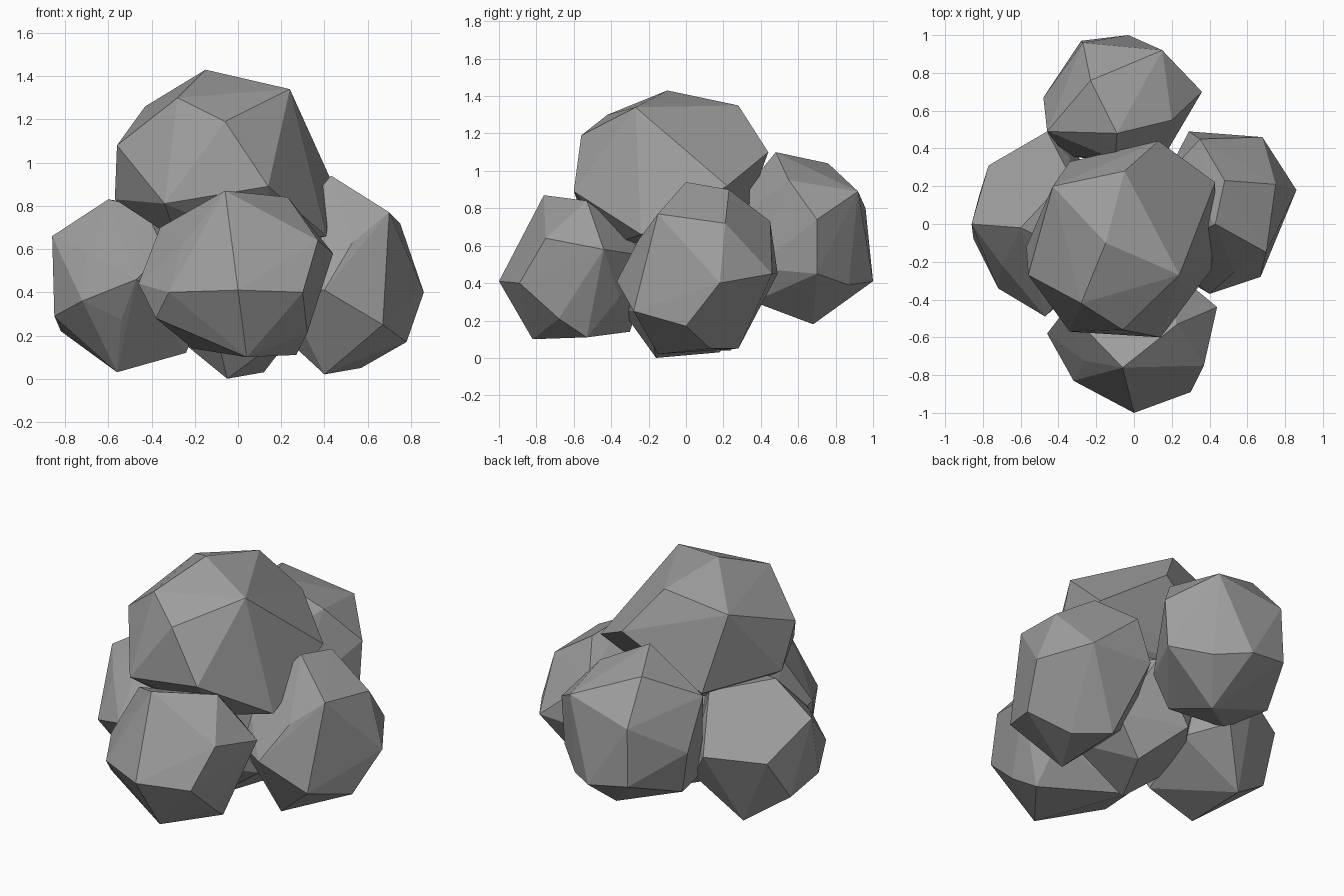
import bpy, bmesh
from mathutils import Vector

stone = bpy.data.materials.new("stone_grey")
stone.diffuse_color = (.34, .34, .34, 1)


def boulder(name, centre, radii, corners):
    """Faceted stone: hull of a coarse ellipsoid and its prominent corners."""
    bm = bmesh.new()
    bmesh.ops.create_icosphere(bm, subdivisions=1, radius=1)
    points = [Vector(c + r * p for c, r, p in zip(centre, radii, v.co)) for v in bm.verts]
    bm.clear()
    for p in points + corners:
        bm.verts.new(p)
    bmesh.ops.convex_hull(bm, input=bm.verts[:])
    inner = [v for v in bm.verts if not v.link_faces]
    bmesh.ops.delete(bm, geom=inner, context='VERTS')
    bmesh.ops.recalc_face_normals(bm, faces=bm.faces[:])
    mesh = bpy.data.meshes.new(name)
    bm.to_mesh(mesh)
    bm.free()
    mesh.materials.append(stone)
    bpy.context.collection.objects.link(bpy.data.objects.new(name, mesh))


# capping stone
boulder("top_rock", (-.08, -.08, .92), (.40, .40, .38), [
    (-.15, -.10, 1.43), (.24, -.27, 1.34), (-.06, -.56, 1.19), (.14, -.60, .89),
    (-.43, .20, 1.26), (-.28, -.42, 1.30), (-.56, -.27, 1.08), (-.05, .28, 1.35),
    (.13, .44, 1.10), (.43, .22, .92), (-.34, -.57, .81), (-.57, -.12, .83),
    (.41, -.24, .66), (-.28, -.34, .64), (-.34, .33, .80), (.12, -.36, .62)])

# ring of four stones
boulder("front_rock", (0, -.54, .47), (.36, .35, .33), [
    (0, -1, .41), (.30, -.89, .40), (-.32, -.83, .40), (-.06, -.76, .87),
    (.23, -.53, .84), (.44, -.44, .58), (.37, -.75, .64), (-.46, -.58, .44),
    (-.36, -.45, .70), (.04, -.82, .10), (.27, -.53, .11), (-.21, -.30, .14),
    (.18, -.36, .70), (.20, -.24, .55), (-.38, -.70, .28), (.32, -.68, .21)])

boulder("right_rock", (.43, .06, .46), (.36, .37, .38), [
    (.86, .18, .40), (.75, .21, .72), (.70, -.15, .77), (.67, -.28, .25),
    (.40, -.37, .41), (.78, 0, .17), (.57, .13, .05), (.39, .28, .05),
    (.68, .46, .45), (.43, 0, .94), (.40, -.15, .02), (.35, .45, .73),
    (.29, .49, .45), (.20, -.25, .42), (.48, .23, .90)])

boulder("left_rock", (-.44, 0, .43), (.36, .41, .35), [
    (-.86, 0, .66), (-.60, -.02, .83), (-.72, -.34, .36), (-.47, -.49, .46),
    (-.56, -.16, .03), (-.56, .24, .04), (-.77, .31, .47), (-.46, .49, .50),
    (-.85, -.08, .29), (-.82, .15, .22), (-.24, -.15, .12), (-.34, .26, .79),
    (-.35, .42, .33), (-.43, -.10, .79)])

boulder("back_rock", (-.06, .61, .64), (.35, .32, .35), [
    (-.09, .48, 1.10), (-.23, .76, 1.04), (.15, .92, .89), (.36, .70, .74),
    (.34, .70, .45), (-.03, 1, .41), (-.27, .96, .80), (-.28, .97, .45),
    (.15, .87, .39), (-.48, .67, .60), (-.46, .49, .88), (0, .68, .18),
    (-.43, .65, .34), (-.36, .36, .33), (.05, .36, .30), (.20, .55, .95),
    (-.10, .34, .93), (.16, .36, .48)])

# filler stone under the pile
boulder("centre_rock", (0, 0, .43), (.40, .40, .40), [
    (-.05, -.16, 0), (.12, .18, .03)])
